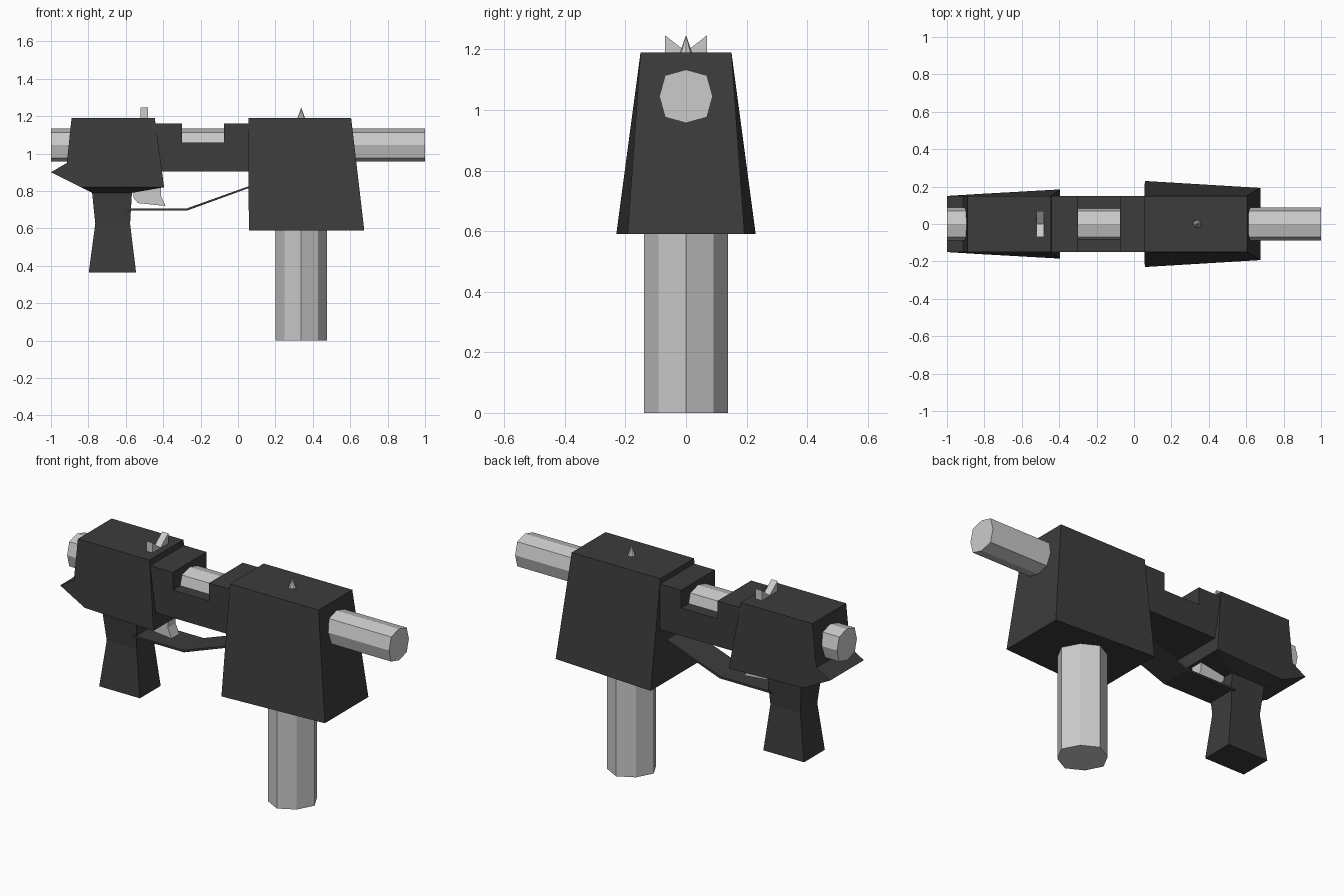
import bpy, bmesh, math

if "Cube" in bpy.data.objects:
    bpy.data.objects.remove(bpy.data.objects["Cube"])

dark = bpy.data.materials.new("dark_polymer")
dark.diffuse_color = (0.045, 0.045, 0.045, 1)
dark.use_nodes = True
dark.node_tree.nodes["Principled BSDF"].inputs["Base Color"].default_value = dark.diffuse_color


def loft(name, rings, mat=None):
    """Join equal-length point rings into a closed solid."""
    bm = bmesh.new()
    vs = [[bm.verts.new(p) for p in r] for r in rings]
    n = len(vs[0])
    for a, b in zip(vs, vs[1:]):
        for i in range(n):
            j = (i + 1) % n
            bm.faces.new((a[i], a[j], b[j], b[i]))
    bm.faces.new(vs[0])
    bm.faces.new(vs[-1])
    bmesh.ops.recalc_face_normals(bm, faces=bm.faces)
    me = bpy.data.meshes.new(name)
    bm.to_mesh(me)
    bm.free()
    ob = bpy.data.objects.new(name, me)
    bpy.context.collection.objects.link(ob)
    if mat:
        me.materials.append(mat)
    return ob


def slab(name, pts, mat=None):
    """Side profile of (x, z, half width), mirrored across y."""
    return loft(name, [[(x, s * w, z) for x, z, w in pts] for s in (-1, 1)], mat)


def octagon(r, d):
    """Eight points: r on the axes, (d, d) on the diagonals."""
    return [(r, 0), (d, d), (0, r), (-d, d), (-r, 0), (-d, -d), (0, -r), (d, -d)]


# barrel through the whole body, and the upright magazine
loft("barrel", [[(x, y, 1.045 + z) for y, z in octagon(0.088, 0.069)] for x in (-1, 1)])
loft("magazine", [[(0.338 + x, y, z) for x, y in octagon(0.138, 0.09)] for z in (0, 0.62)])

# front housing, flared towards the bottom
slab("front_housing", [(0.055, 1.19, 0.15), (0.605, 1.19, 0.15),
                       (0.675, 0.59, 0.193), (0.058, 0.59, 0.23)], dark)

# receiver with ejection notch
slab("receiver", [(x, z, 0.15) for x, z in (
    (-0.46, 0.905), (0.07, 0.905), (0.07, 1.16), (-0.075, 1.16), (-0.075, 1.06),
    (-0.30, 1.06), (-0.30, 1.16), (-0.46, 1.16))], dark)

# rear housing with the pointed tail
slab("rear_housing", [(-0.89, 1.19, 0.15), (-0.445, 1.19, 0.15), (-0.395, 0.82, 0.185),
                      (-0.84, 0.82, 0.16), (-1, 0.90, 0.15), (-0.915, 0.95, 0.15)], dark)

# grip: funnel under the housing, waist, flared foot (z, x0, x1, y at x0, y at x1)
levels = [(0.82, -0.84, -0.395, 0.16, 0.185), (0.79, -0.78, -0.567, 0.09, 0.09),
          (0.625, -0.763, -0.577, 0.075, 0.075), (0.365, -0.798, -0.545, 0.092, 0.092)]
loft("grip", [[(a, -p, z), (b, -q, z), (b, q, z), (a, p, z)] for z, a, b, p, q in levels], dark)

# trigger guard strip and trigger
slab("trigger_guard", [(x, z, 0.09) for x, z in (
    (-0.59, 0.695), (-0.273, 0.695), (0.07, 0.82), (0.07, 0.83), (-0.276, 0.706),
    (-0.59, 0.706))], dark)
slab("trigger", [(x, z, 0.035) for x, z in (
    (-0.56, 0.84), (-0.41, 0.84), (-0.412, 0.775), (-0.388, 0.72), (-0.535, 0.735),
    (-0.56, 0.765))])

# sights: V-notch at the rear, small cone at the front
loft("rear_sight", [[(x, y, z) for y, z in (
    (-0.07, 1.18), (0.07, 1.18), (0.07, 1.247), (0, 1.192), (-0.07, 1.247))]
    for x in (-0.52, -0.482)])
bpy.ops.mesh.primitive_cone_add(vertices=8, radius1=0.022, radius2=0, depth=0.062,
                                location=(0.338, 0, 1.216))
bpy.context.object.name = "front_sight"
